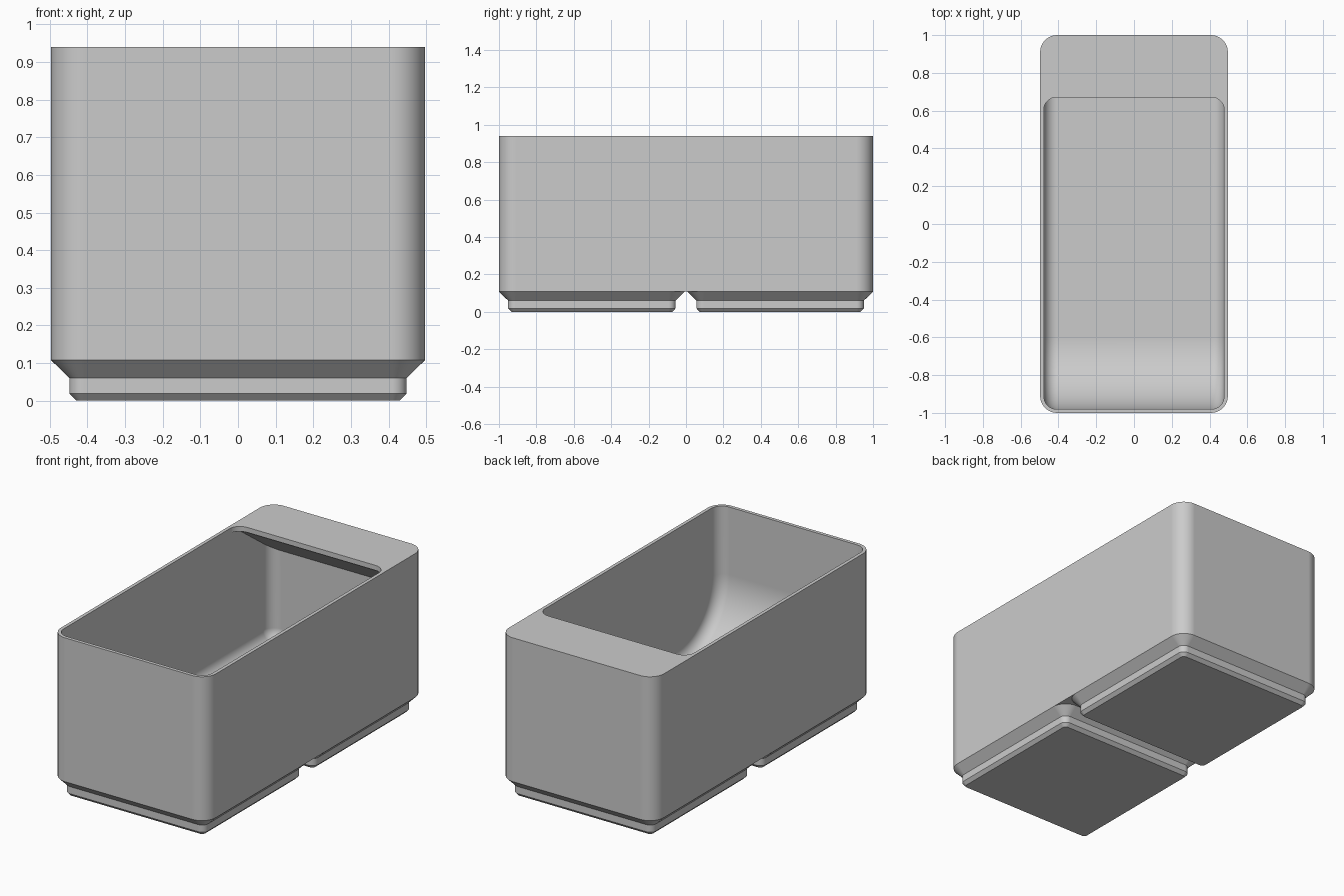
import bpy, bmesh
from math import sin, cos, tan, pi, radians

if "Cube" in bpy.data.objects:
    bpy.data.objects.remove(bpy.data.objects["Cube"], do_unlink=True)

HALF_X, HALF_Y, HEIGHT = 0.497, 1.0, 0.94
BASE_TOP, FLOOR, WALL = 0.108, 0.168, 0.02
CORNER, FILLET, SCOOP = 0.09, 0.067, 0.38
SHELF_Y, SHELF_UNDER = 0.67, 0.911
IN_X, IN_Y = HALF_X - WALL, HALF_Y - WALL

grey = bpy.data.materials.new("plain grey")
grey.use_nodes = True
grey.diffuse_color = (0.6, 0.6, 0.6, 1)
grey.node_tree.nodes["Principled BSDF"].inputs["Base Color"].default_value = (0.6, 0.6, 0.6, 1)


def arc(cx, cy, r, start, end, steps):
    angles = [radians(start + (end - start) * i / steps) for i in range(steps + 1)]
    return [(cx + r * cos(a), cy + r * sin(a)) for a in angles]


def rounded_rect(hx, hy, r, z, cy=0, steps=10):
    signs = [(1, 1), (-1, 1), (-1, -1), (1, -1)]
    pts = []
    for k, (sx, sy) in enumerate(signs):
        pts += arc(sx * (hx - r), cy + sy * (hy - r), r, 90 * k, 90 * k + 90, steps)
    return [(x, y, z) for x, y in pts]


def finish(name, bm):
    bmesh.ops.remove_doubles(bm, verts=bm.verts, dist=1e-5)
    bmesh.ops.recalc_face_normals(bm, faces=bm.faces)
    mesh = bpy.data.meshes.new(name)
    bm.to_mesh(mesh)
    bm.free()
    mesh.materials.append(grey)
    obj = bpy.data.objects.new(name, mesh)
    bpy.context.collection.objects.link(obj)
    return obj


def loft(name, rings, cap_end=True):
    bm = bmesh.new()
    loops = [[bm.verts.new(p) for p in ring] for ring in rings]
    for a, b in zip(loops, loops[1:]):
        for i in range(len(a)):
            bm.faces.new((a[i - 1], a[i], b[i], b[i - 1]))
    bm.faces.new(loops[0])
    if cap_end:
        bm.faces.new(loops[-1])
    return finish(name, bm)


def activate(obj):
    bpy.ops.object.select_all(action='DESELECT')
    obj.select_set(True)
    bpy.context.view_layer.objects.active = obj


def subtract(obj, cutter):
    cutter.hide_render = True
    mod = obj.modifiers.new("cut", 'BOOLEAN')
    mod.operation, mod.solver, mod.object = 'DIFFERENCE', 'EXACT', cutter
    activate(obj)
    bpy.ops.object.modifier_apply(modifier=mod.name)
    bpy.data.objects.remove(cutter, do_unlink=True)


# Inside space: side profile with front scoop, lofted across with rounded sides
def cavity_ring(x, d):
    top = HEIGHT + 0.16
    pts = [(-IN_Y + d, top)]
    pts += arc(-IN_Y + SCOOP, FLOOR + SCOOP, SCOOP - d, 180, 270, 24)
    pts += arc(IN_Y - FILLET, FLOOR + FILLET, FILLET - d, 270, 360, 10)
    pts.append((IN_Y - d, top))
    return [(x, y, z) for y, z in pts]


rings = []
for i in range(11):
    t = pi / 2 * i / 10
    rings.append((IN_X - FILLET + FILLET * cos(t), FILLET * (1 - sin(t))))
cavity = loft("cavity_cutter", [cavity_ring(-x, d) for x, d in rings]
              + [cavity_ring(x, d) for x, d in reversed(rings)])

# Label shelf: flat top, thin rounded front edge, sloping underside
right = arc(IN_X - FILLET, SHELF_Y - FILLET, FILLET + 0.001, 0, 90, 10)
wide, back = 0.6, 1.2
front_edge = [(wide, right[0][1])] + right
plan = front_edge + [(-x, y) for x, y in reversed(front_edge)] + [(-wide, back), (wide, back)]
bm = bmesh.new()
bm.faces.new([bm.verts.new((x, y, SHELF_UNDER)) for x, y in plan])
bmesh.ops.bisect_plane(bm, geom=bm.verts[:] + bm.edges[:] + bm.faces[:],
                       plane_co=(0, SHELF_Y + 0.002, 0), plane_no=(0, 1, 0))
under = bm.verts[:]
up = bmesh.ops.extrude_face_region(bm, geom=bm.faces[:], use_keep_orig=True)
for v in up["geom"]:
    if isinstance(v, bmesh.types.BMVert):
        v.co.z = HEIGHT + 0.3
for v in under:
    v.co.z -= max(0, v.co.y - SHELF_Y - 0.002) * tan(radians(36))
shelf = finish("shelf_cutter", bm)
subtract(cavity, shelf)

# Bin walls, floor and shelf in one piece
body = loft("bin_body", [rounded_rect(HALF_X, HALF_Y, CORNER, z) for z in (BASE_TOP, HEIGHT)])
subtract(body, cavity)

# Two stepped feet: chamfer, upright band, chamfer
steps = [(0.43, 0.02, 0), (0.448, 0.038, 0.019), (0.448, 0.038, 0.06), (HALF_X, CORNER, BASE_TOP)]
parts = [body]
for name, side in (("front_foot", -1), ("back_foot", 1)):
    parts.append(loft(name, [rounded_rect(h, h, r, z, side * (HALF_Y - HALF_X))
                             for h, r, z in steps], cap_end=False))

for obj in parts:
    activate(obj)
    bpy.ops.object.shade_smooth_by_angle(angle=radians(30))
    mod = obj.modifiers.new("even_shading", 'WEIGHTED_NORMAL')
    mod.keep_sharp = True
